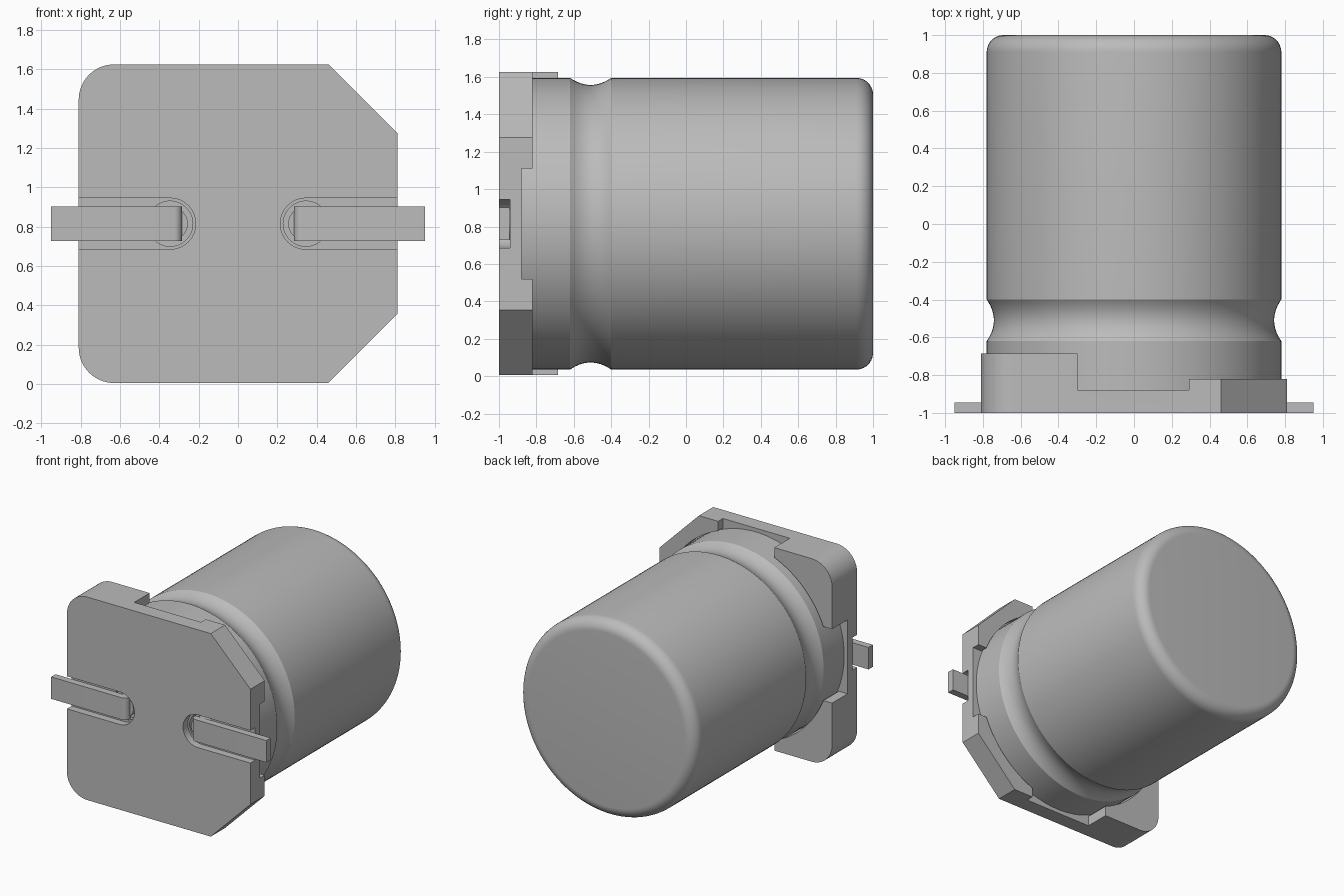
import bpy, bmesh
from math import pi, cos, sin, radians
from mathutils import Vector

if "Cube" in bpy.data.objects:
    bpy.data.objects.remove(bpy.data.objects["Cube"])

CZ = 0.815      # height of the can axis
FLOOR = -0.88   # inner face of the base plate

grey = bpy.data.materials.new("plain_grey")
grey.use_nodes = True
grey.diffuse_color = (0.5, 0.5, 0.5, 1)
grey.node_tree.nodes["Principled BSDF"].inputs["Base Color"].default_value = (0.5, 0.5, 0.5, 1)


def finish(name, bm):
    bmesh.ops.recalc_face_normals(bm, faces=bm.faces[:])
    mesh = bpy.data.meshes.new(name)
    bm.to_mesh(mesh)
    bm.free()
    mesh.materials.append(grey)
    obj = bpy.data.objects.new(name, mesh)
    bpy.context.collection.objects.link(obj)
    return obj


def activate(obj):
    bpy.ops.object.select_all(action='DESELECT')
    obj.select_set(True)
    bpy.context.view_layer.objects.active = obj


def smooth(obj):
    activate(obj)
    bpy.ops.object.shade_smooth_by_angle(angle=radians(30))


def arc(cx, cz, r, a0, a1, n=16):
    return [(cx + r * cos(radians(a0 + (a1 - a0) * i / n)),
             cz + r * sin(radians(a0 + (a1 - a0) * i / n))) for i in range(n + 1)]


def prism(name, outline, y0, y1):
    """Extrude an (x, z) outline along y; z is measured from the can axis."""
    bm = bmesh.new()
    face = bm.faces.new([bm.verts.new((x, y0, CZ + z)) for x, z in outline])
    new = bmesh.ops.extrude_face_region(bm, geom=[face])["geom"]
    bmesh.ops.translate(bm, vec=(0, y1 - y0, 0),
                        verts=[v for v in new if isinstance(v, bmesh.types.BMVert)])
    return finish(name, bm)


def rect(x0, x1, z0, z1):
    return [(x0, z0), (x1, z0), (x1, z1), (x0, z1)]


def circle(cx, r, n=64):
    return arc(cx, 0, r, 0, 360, n)[:-1]


def cut(target, outline, y0, y1):
    cutter = prism("cutter", outline, y0, y1)
    mod = target.modifiers.new("cut", 'BOOLEAN')
    mod.operation, mod.solver, mod.object = 'DIFFERENCE', 'EXACT', cutter
    activate(target)
    bpy.ops.object.modifier_apply(modifier=mod.name)
    bpy.data.objects.remove(cutter)


# Base: two rounded corners on one side, two chamfered on the other
H = 0.81
outline = (arc(-0.63, 0.63, 0.18, 90, 180) + arc(-0.63, -0.63, 0.18, 180, 270)
           + [(0.46, -H), (H, -0.46), (H, 0.46), (0.46, H)])
base = prism("base", outline, -1, -0.685)

# Clear the middle bands, lower the chamfered corners, bore the seat for the can
cut(base, rect(0.0, 1, -1, 1), -0.82, 0)
cut(base, rect(-0.3, 0.29, -1, 1), FLOOR, 0)
cut(base, rect(-1, 1, -0.295, 0.295), FLOOR, 0)
cut(base, circle(0, 0.79, 128), FLOOR, 0)

# Lead slots with round inner ends, and the holes behind them
for side in (-1, 1):
    slot = [(side * x, z) for x, z in arc(0.345, 0, 0.13, 90, 270, 24) + [(1, -0.13), (1, 0.13)]]
    cut(base, slot, -1.1, -0.94)
    cut(base, circle(side * 0.345, 0.115), -1.1, -0.8)
smooth(base)

# Can: lathed profile with a crimp groove and a rounded far rim
R, RIM = 0.78, 0.09
profile = [(0, FLOOR), (R, FLOOR)]
for i in range(17):
    t = i / 8 - 1
    profile.append((R - 0.038 * (1 - t * t), -0.51 + 0.11 * t))
profile += arc(R - RIM, 1 - RIM, RIM, 0, 90, 10) + [(0, 1)]
bm = bmesh.new()
verts = [bm.verts.new((r, y, CZ)) for r, y in profile]
edges = [bm.edges.new(pair) for pair in zip(verts, verts[1:])]
bmesh.ops.spin(bm, geom=verts + edges, cent=(0, 0, CZ), axis=(0, 1, 0),
               angle=2 * pi, steps=128)
bmesh.ops.remove_doubles(bm, verts=bm.verts[:], dist=0.0001)
smooth(finish("can", bm))

# Leads: flat strips with a rounded bend, each joined to a round pin
for side, label in ((-1, "right"), (1, "left")):
    bend = arc(0.325, -0.96, 0.04, 180, 270, 8)
    strip = bend + [(0.95, -1.0), (0.95, -0.945), (0.285, -0.945)]
    bm = bmesh.new()
    face = bm.faces.new([bm.verts.new((side * x, y, CZ - 0.0875)) for x, y in strip])
    new = bmesh.ops.extrude_face_region(bm, geom=[face])["geom"]
    bmesh.ops.translate(bm, vec=Vector((0, 0, 0.175)),
                        verts=[v for v in new if isinstance(v, bmesh.types.BMVert)])
    smooth(finish(label + "_lead", bm))
    smooth(prism(label + "_pin", circle(side * 0.34, 0.085, 32), -0.955, -0.87))
